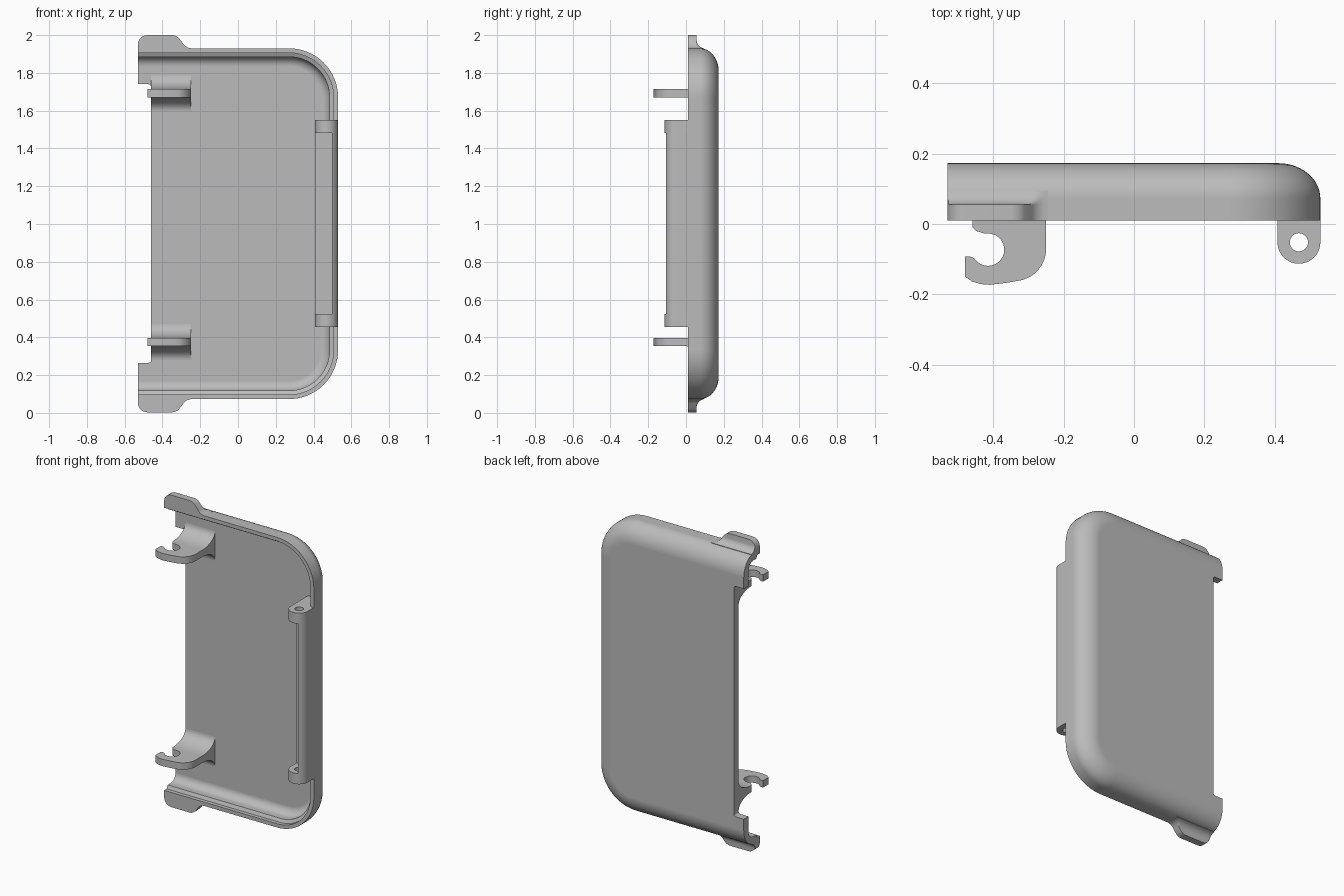
import bpy, bmesh
from math import sin, cos, pi, radians
from mathutils import Vector

cube = bpy.data.objects.get("Cube")
if cube:
    bpy.data.objects.remove(cube, do_unlink=True)

grey = bpy.data.materials.new("light grey plastic")
grey.use_nodes = True
GREY = (0.5, 0.5, 0.5, 1)
grey.diffuse_color = GREY
grey.node_tree.nodes["Principled BSDF"].inputs["Base Color"].default_value = GREY


def arc(cx, cy, rx, ry, a0, a1, n=12):
    """Points on an elliptic arc, angles in degrees."""
    angles = [radians(a0 + (a1 - a0) * i / n) for i in range(n + 1)]
    return [(cx + rx * cos(a), cy + ry * sin(a)) for a in angles]


def finish(bm, name):
    bmesh.ops.recalc_face_normals(bm, faces=bm.faces)
    mesh = bpy.data.meshes.new(name)
    bm.to_mesh(mesh)
    bm.free()
    mesh.materials.append(grey)
    ob = bpy.data.objects.new(name, mesh)
    bpy.context.collection.objects.link(ob)
    bpy.ops.object.select_all(action="DESELECT")
    ob.select_set(True)
    bpy.context.view_layer.objects.active = ob
    bpy.ops.object.shade_smooth_by_angle(angle=radians(35))
    weighted = ob.modifiers.new("weighted normals", "WEIGHTED_NORMAL")
    weighted.keep_sharp = True
    return ob


def prism(name, loops, place, push):
    """Fill flat loops (later ones are holes) and extrude them by push."""
    bm = bmesh.new()
    edges = []
    for loop in loops:
        vs = [bm.verts.new(place(*p)) for p in loop]
        edges += [bm.edges.new((a, b)) for a, b in zip(vs, vs[1:] + vs[:1])]
    bmesh.ops.triangle_fill(bm, edges=edges, use_beauty=True)
    new = bmesh.ops.extrude_face_region(bm, geom=bm.faces[:])["geom"]
    bmesh.ops.translate(bm, vec=push, verts=[g for g in new if isinstance(g, bmesh.types.BMVert)])
    return finish(bm, name)


def upright(name, loops, z0, z1):
    return prism(name, loops, lambda x, y: (x, y, z0), Vector((0, 0, z1 - z0)))


# Shell: rounded U outline, lofted through inset rings from floor to back
LEFT, RIGHT, LOW, HIGH, RADIUS = -0.53, 0.53, 0.073, 1.93, 0.26
FLOOR, BACK, RIM = 0.125, 0.173, 0.01


def outline(d):
    r, cx = RADIUS - d, RIGHT - RADIUS
    return ([(LEFT, LOW + d)] + arc(cx, LOW + RADIUS, r, r, -90, 0, 16)
            + arc(cx, HIGH - RADIUS, r, r, 0, 90, 16) + [(LEFT, HIGH - d)])


def shell():
    bm = bmesh.new()
    section = arc(0.095, 0.075, 0.05, 0.05, 90, 180, 8)
    section += [(0.045, 0.045), (0.024, 0.035), (0.024, RIM), (0, RIM)]
    section += arc(0.12, 0.073, 0.12, 0.1, 180, 90, 14)
    rings = [[bm.verts.new((x, y, z)) for x, z in outline(d)] for d, y in section]
    for a, b in zip(rings, rings[1:]):
        for i in range(len(a) - 1):
            bm.faces.new((a[i], a[i + 1], b[i + 1], b[i]))
    # Notch along the open side
    notch = ([(LEFT, 1.74), (-0.475, 1.74)] + arc(-0.475, 1.725, 0.015, 0.015, 60, 0, 3)
             + arc(-0.475, 0.28, 0.015, 0.015, 0, -90, 3) + [(LEFT, 0.265)])
    inner, outer = [[bm.verts.new((x, y, z)) for x, z in notch] for y in (FLOOR, BACK)]
    bm.faces.new(rings[0] + inner)
    bm.faces.new(rings[-1] + outer)
    for i in range(len(notch) - 1):
        bm.faces.new((inner[i], inner[i + 1], outer[i + 1], outer[i]))
    bm.faces.new([r[0] for r in rings] + [outer[-1], inner[-1]])
    bm.faces.new([r[-1] for r in rings] + [outer[0], inner[0]])
    finish(bm, "cover_shell")


shell()


# End tabs: layered outline whose height flares down into the shell
def tab(name, edge, sign):
    bm = bmesh.new()
    top = arc(-0.48, 0.02, 0.05, 0.05, 180, 90, 6) + arc(-0.35, 0.02, 0.05, 0.05, 90, 40, 5)
    top += arc(-0.245, 0.055, 0.055, 0.055, 205, 270, 5)
    layers = [(RIM, 1), (0.055, 1), (0.056, 0.55), (0.06, 0.38), (0.068, 0.2),
              (0.08, 0.07), (0.095, 0)]
    rings = []
    for y, s in layers:
        pts = [(LEFT, -0.02)] + [(x, min(h, 0.07 * s)) for x, h in top] + [(-0.245, -0.02)]
        rings.append([bm.verts.new((x, y, edge + sign * h)) for x, h in pts])
    for a, b in zip(rings, rings[1:]):
        for i in range(len(a)):
            j = (i + 1) % len(a)
            bm.faces.new((a[i], a[j], b[j], b[i]))
    bm.faces.new(rings[0])
    bm.faces.new(rings[-1])
    finish(bm, name)


tab("top_tab", HIGH, 1)
tab("bottom_tab", LOW, -1)

# Snap hooks with flared supports
hook = [(-0.46, 0.13), (-0.46, -0.008), (-0.448, -0.02)]
hook += arc(-0.415, -0.073, 0.046, 0.046, 100, -130, 20)
hook += [(-0.455, -0.097), (-0.465, -0.093), (-0.48, -0.093), (-0.48, -0.15)]
hook += [(-0.46, -0.164), (-0.435, -0.171), (-0.41, -0.173), (-0.36, -0.167)]
hook += arc(-0.34, -0.07, 0.09, 0.092, -80, 0, 10) + [(-0.25, 0.13)]

for side, z in (("upper", 1.693), ("lower", 0.375)):
    upright(side + "_hook", [hook], z - 0.022, z + 0.022)
    flare = arc(0.095, 0, 0.073, 0.125, 180, 90)
    support = [(z + w, y) for w, y in flare] + [(z + 0.095, 0.13), (z - 0.095, 0.13)]
    support += [(z - w, y) for w, y in reversed(flare)]
    prism(side + "_hook_support", [support], lambda a, y: (-0.46, y, a), Vector((0.21, 0, 0)))

# Hinge: two drilled lugs, a base block and a thin guard wall
AX, AY, R = 0.469, -0.052, 0.061
lug = [(0.408, 0.13)] + arc(AX, AY, R, R, 180, 360, 24) + [(RIGHT, 0.06), (0.48, 0.13)]
hole = arc(AX, AY, 0.026, 0.026, 0, 345, 23)
for side, z0, z1 in (("upper", 1.483, 1.55), ("lower", 0.455, 0.524)):
    upright(side + "_hinge_lug", [lug, hole], z0, z1)
base = [(0.408, 0.13), (0.408, RIM), (RIGHT, RIM), (RIGHT, 0.06), (0.48, 0.13)]
upright("hinge_base", [base], 0.46, 1.545)
guard = [(0.497, 0.02)] + arc(AX, AY, R, R, -62, 0, 10) + [(RIGHT, 0.02)]
upright("hinge_guard", [guard], 0.46, 1.545)
